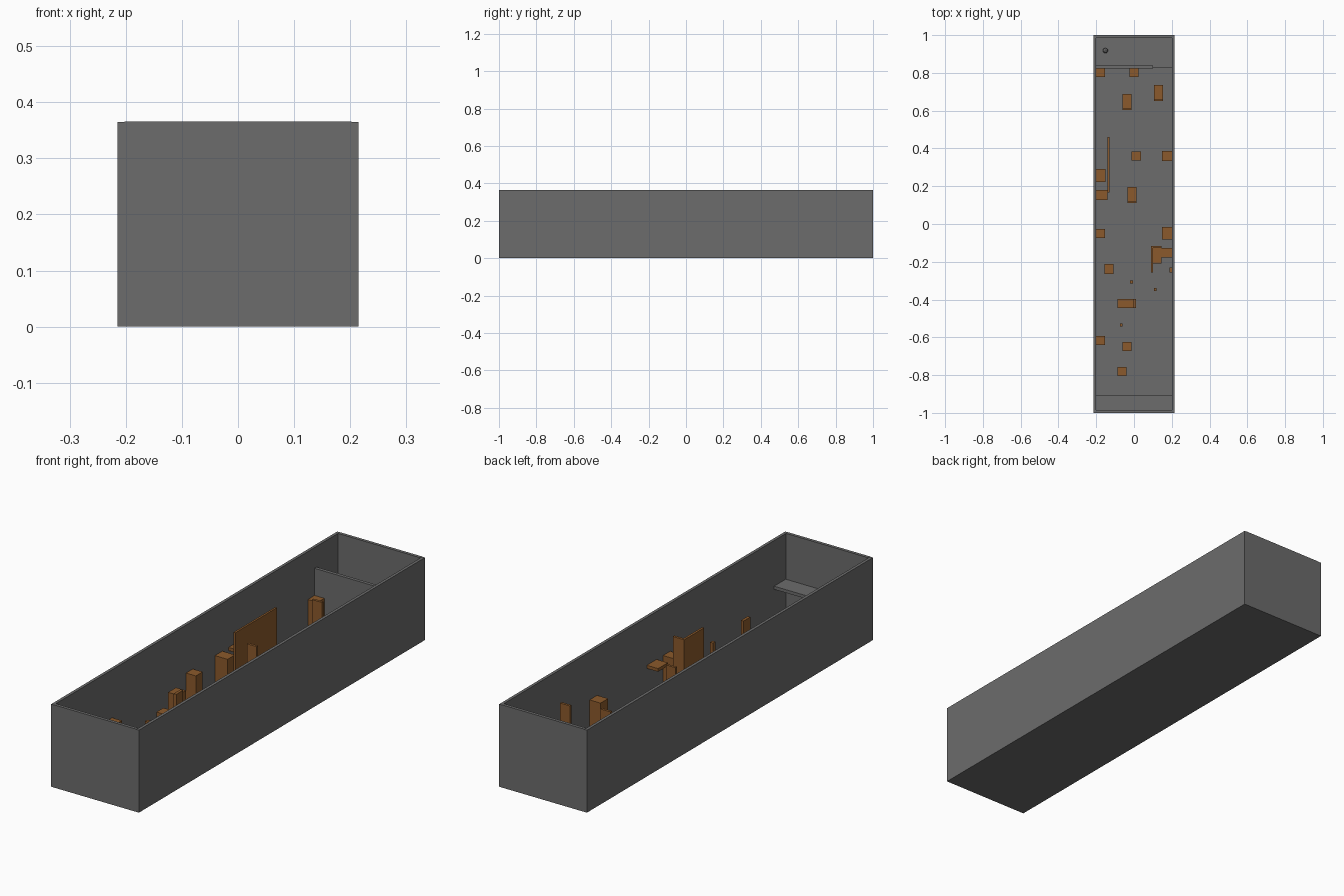
import bpy

if "Cube" in bpy.data.objects:
    bpy.data.objects.remove(bpy.data.objects["Cube"], do_unlink=True)


def material(name, color):
    m = bpy.data.materials.new(name)
    m.use_nodes = True
    m.diffuse_color = color
    m.node_tree.nodes["Principled BSDF"].inputs["Base Color"].default_value = color
    return m


GREY = material("concrete grey", (0.15, 0.15, 0.15, 1))
BROWN = material("crate brown", (0.26, 0.102, 0.025, 1))

FLOOR = 0.015   # top of the floor
LOW = 0.153     # height of crates and posts
TALL = 0.257    # height of cover walls
DECK = 0.163    # top of the end platforms
T = 0.014       # thickness of walls and slabs
IN = 0.202      # inner half width


def box(name, x0, x1, y0, y1, z0, z1, mat):
    bpy.ops.mesh.primitive_cube_add(size=1, location=((x0 + x1) / 2, (y0 + y1) / 2, (z0 + z1) / 2))
    ob = bpy.context.object
    ob.name = name
    ob.scale = (x1 - x0, y1 - y0, z1 - z0)
    bpy.ops.object.transform_apply(location=False, rotation=False, scale=True)
    ob.data.materials.append(mat)
    return ob


def crate(name, x, y, w=0.048, d=0.048, top=LOW, bottom=FLOOR):
    """Brown block given by its lower x and y corner."""
    return box(name, x, x + w, y, y + d, bottom, top, BROWN)


# Open trough: floor and four walls
box("floor", -0.215, 0.215, -1, 1, 0, FLOOR, GREY)
for side, name in ((-1, "right_wall"), (1, "left_wall")):
    a, b = sorted((side * IN, side * 0.215))
    box(name, a, b, -1, 1, FLOOR, 0.365, GREY)
for side, name in ((-1, "front_wall"), (1, "back_wall")):
    a, b = sorted((side * 0.986, side))
    box(name, -IN, IN, a, b, FLOOR, 0.366, GREY)

# End platforms and the partition with its doorway
box("front_platform", -IN, IN, -0.986, -0.905, DECK - T, DECK, GREY)
box("back_platform", -IN, IN, 0.826, 0.986, DECK - T, DECK, GREY)
box("partition", -IN, 0.1, 0.824, 0.839, FLOOR, 0.273, GREY)

# Small ball resting on the back platform
bpy.ops.mesh.primitive_ico_sphere_add(subdivisions=2, radius=0.014, location=(-0.152, 0.918, DECK + 0.014))
ball = bpy.context.object
ball.name = "ball"
ball.data.materials.append(GREY)

# Square crates
for i, (x, y) in enumerate([
        (-IN, 0.777), (-0.024, 0.777), (-0.012, 0.335), (-IN, -0.075),
        (-IN, -0.64), (-0.06, -0.672), (-0.087, -0.806)]):
    crate(f"crate_{i + 1}", x, y)
crate("left_wall_crate", 0.148, 0.333, 0.054, 0.053)
crate("middle_crate", -0.156, -0.266, 0.048, 0.055)

# Crates with a tall cover wall on their front
for i, (x, y) in enumerate([(-0.06, 0.603), (0.106, 0.65), (-0.034, 0.11)]):
    crate(f"step_crate_{i + 1}", x, y + 0.011, d=0.074)
    crate(f"cover_wall_{i + 1}", x, y, d=0.011, top=TALL)

# Long crate with a cover wall on its end
crate("long_crate", -0.087, -0.446, 0.084)
crate("long_crate_cover", -0.003, -0.446, 0.013, top=TALL)

# Wide crates against the side walls
crate("right_wide_crate", -IN, 0.127, 0.062, 0.052)
crate("left_wide_crate", 0.146, -0.178, 0.056, 0.05)

# Thin shelves on the side walls
crate("right_shelf", -IN, 0.222, 0.05, 0.068, bottom=LOW - T)
crate("left_shelf", 0.147, -0.083, 0.055, 0.068, bottom=LOW - T)

# Long thin wall, and the corner wall with a crate inside
crate("long_cover_wall", -0.14, 0.168, 0.009, 0.292, top=TALL)
crate("corner_wall_side", 0.09, -0.256, 0.01, 0.14, top=TALL)
crate("corner_wall_back", 0.1, -0.127, 0.046, 0.011, top=TALL)
crate("corner_crate", 0.1, -0.208, 0.046, 0.081)

# Slim posts
for i, (x, y) in enumerate([(-0.021, -0.315), (0.105, -0.356), (-0.075, -0.543)]):
    crate(f"post_{i + 1}", x, y, 0.015, 0.016)
crate("wall_post", 0.187, -0.256, 0.015, 0.026)
